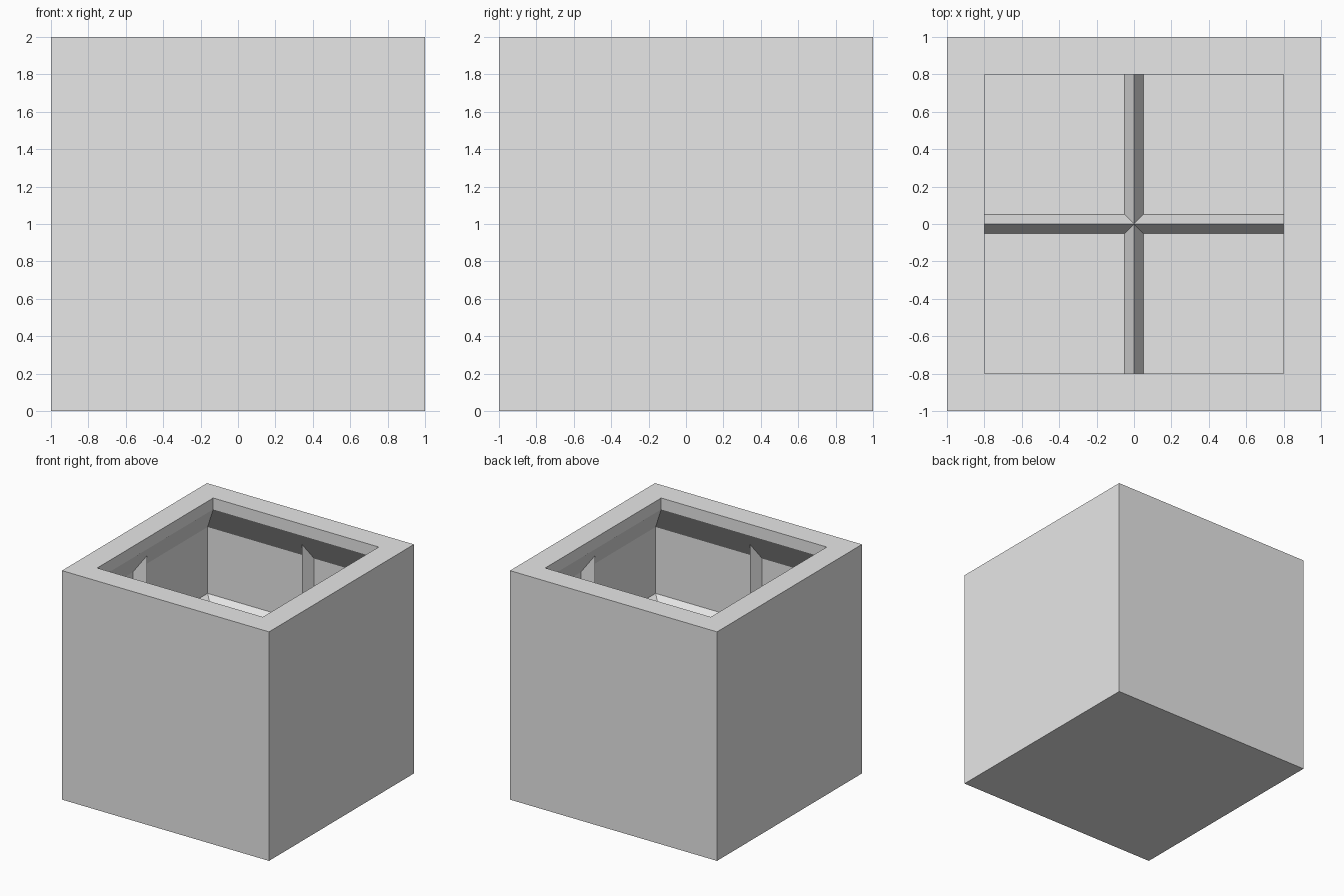
import bpy, bmesh
from mathutils import Matrix, Vector

cube = bpy.data.objects.get("Cube")
if cube:
    bpy.data.objects.remove(cube, do_unlink=True)

WALL = 0.98      # inner wall distance from the centre
FLOOR = 0.02     # inner floor height
RIB_W = 0.05     # rib half width
RIB_H = 0.1      # rib height

grey = bpy.data.materials.new("light grey")
grey.use_nodes = True
colour = (0.8, 0.8, 0.8, 1)
grey.diffuse_color = colour
grey.node_tree.nodes["Principled BSDF"].inputs["Base Color"].default_value = colour


def finish(bm, name):
    bmesh.ops.recalc_face_normals(bm, faces=bm.faces)
    mesh = bpy.data.meshes.new(name)
    bm.to_mesh(mesh)
    bm.free()
    mesh.materials.append(grey)
    obj = bpy.data.objects.new(name, mesh)
    bpy.context.collection.objects.link(obj)
    return obj


def square_shell(name, profile):
    """Sweep a (half width, z) profile round a square and cap both ends."""
    bm = bmesh.new()
    rings = [[bm.verts.new((sx * r, sy * r, z))
              for sx, sy in ((-1, -1), (1, -1), (1, 1), (-1, 1))]
             for r, z in profile]
    for a, b in zip(rings, rings[1:]):
        for i in range(4):
            j = (i + 1) % 4
            bm.faces.new((a[i], a[j], b[j], b[i]))
    bm.faces.new(rings[0])
    bm.faces.new(rings[-1])
    return finish(bm, name)


def rib(name, start, end, out):
    """Triangular rib from start to end, its ridge pointing along out."""
    start, end, out = Vector(start), Vector(end), Vector(out)
    side = (end - start).normalized().cross(out)
    section = (side * RIB_W, out * RIB_H, -side * RIB_W)
    bm = bmesh.new()
    a = [bm.verts.new(start + p) for p in section]
    b = [bm.verts.new(end + p) for p in section]
    for i in range(3):
        j = (i + 1) % 3
        bm.faces.new((a[i], a[j], b[j], b[i]))
    bm.faces.new(a)
    bm.faces.new(b)
    return finish(bm, name)


# Hollow box with a thick overhanging rim, sloped underneath
square_shell("box_shell", [(1, 0), (1, 2), (0.8, 2), (0.8, 1.9),
                           (WALL, 1.63), (WALL, FLOOR)])

# Crossed ribs on the floor
rib("floor_rib_across", (-WALL, 0, FLOOR), (WALL, 0, FLOOR), (0, 0, 1))
rib("floor_rib_along", (0, -WALL, FLOOR), (0, WALL, FLOOR), (0, 0, 1))

# Crossed ribs on each inner wall
for i, wall in enumerate(("back", "left", "front", "right")):
    turn = Matrix.Rotation(-i * 1.5707963, 3, "Z")
    out = turn @ Vector((0, -1, 0))
    rib(wall + "_upright_rib", turn @ Vector((0, WALL, FLOOR)),
        turn @ Vector((0, WALL, 1.85)), out)
    rib(wall + "_level_rib", turn @ Vector((-WALL, WALL, 1)),
        turn @ Vector((WALL, WALL, 1)), out)
